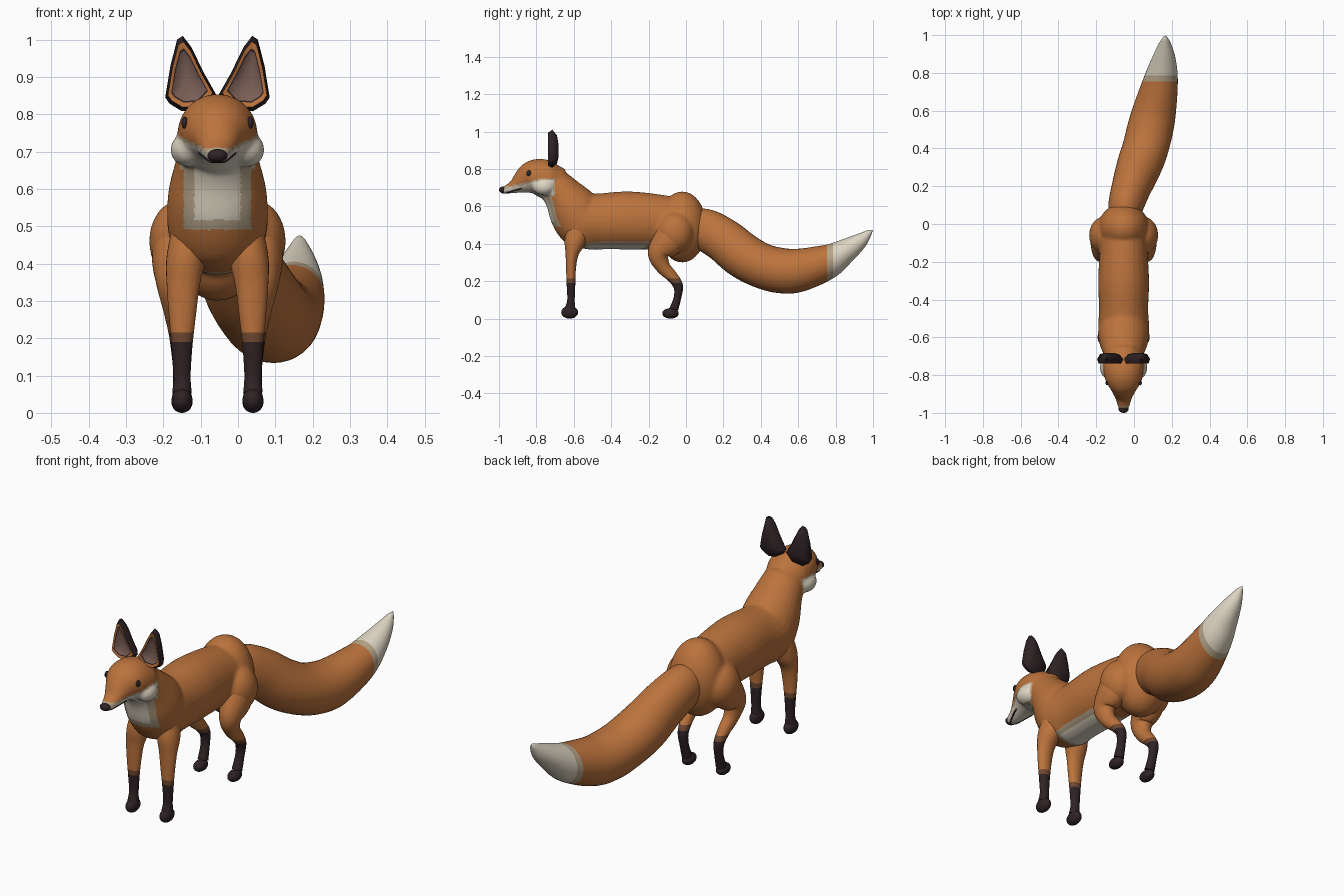
import bpy, bmesh
from math import sin, cos, pi, radians
from mathutils import Vector, Matrix

if "Cube" in bpy.data.objects:
    bpy.data.objects.remove(bpy.data.objects["Cube"], do_unlink=True)

CX = -0.055  # the body's mirror plane; the tail swings off it


def material(name, rgb):
    m = bpy.data.materials.new(name)
    m.use_nodes = True
    m.diffuse_color = (*rgb, 1)
    m.node_tree.nodes["Principled BSDF"].inputs["Base Color"].default_value = (*rgb, 1)
    return m


ORANGE, TAN, CREAM, BROWN, DARK, MAUVE = range(6)
MATS = [material("orange fur", (.50, .17, .045)), material("tan fur", (.47, .37, .25)),
        material("cream fur", (.72, .66, .54)), material("brown fur", (.16, .065, .03)),
        material("dark fur", (.028, .016, .018)), material("inner ear", (.19, .11, .09))]


def finish(name, bm, rule=None, cuts=(), base=ORANGE):
    """Turn a bmesh into a smooth object; cut it at planes, then colour faces by rule."""
    for axis, value in cuts:
        no = Vector([float(i == axis) for i in range(3)])
        bmesh.ops.bisect_plane(bm, geom=bm.verts[:] + bm.edges[:] + bm.faces[:],
                               plane_co=no * value, plane_no=no)
    bmesh.ops.recalc_face_normals(bm, faces=bm.faces)
    bm.normal_update()
    for f in bm.faces:
        if rule:
            f.material_index = rule(f.calc_center_median(), f.normal)
        elif base is not None:
            f.material_index = base
    me = bpy.data.meshes.new(name)
    bm.to_mesh(me)
    bm.free()
    for m in MATS:
        me.materials.append(m)
    me.shade_smooth()
    me.set_sharp_from_angle(angle=radians(50))
    ob = bpy.data.objects.new(name, me)
    bpy.context.collection.objects.link(ob)
    return ob


def spline(a, b, c, d, t):
    return .5 * (2 * b + (c - a) * t + (2 * a - 5 * b + 4 * c - d) * t * t
                 + (3 * b - a - 3 * c + d) * t ** 3)


def loft(bm, sections, steps=6, n=28):
    """Skin elliptical rings (x, y, z, half width, half depth) along a smooth path."""
    s = [sections[0]] + list(sections) + [sections[-1]]
    rows = []
    for i in range(1, len(s) - 2):
        for k in range(steps):
            rows.append([spline(*(s[i + j][q] for j in (-1, 0, 1, 2)), k / steps)
                         for q in range(5)])
    rows.append(list(sections[-1]))
    pts = [Vector(r[:3]) for r in rows]
    rings = []
    for i, r in enumerate(rows):
        t = (pts[min(i + 1, len(pts) - 1)] - pts[max(i - 1, 0)]).normalized()
        side = (Vector((1, 0, 0)) - t * t.x).normalized()
        up = t.cross(side)
        w, h = max(r[3], .002), max(r[4], .002)
        rings.append([bm.verts.new(pts[i] + side * w * cos(2 * pi * k / n)
                                   + up * h * sin(2 * pi * k / n)) for k in range(n)])
    for a, b in zip(rings, rings[1:]):
        for k in range(n):
            bm.faces.new((a[k], a[(k + 1) % n], b[(k + 1) % n], b[k]))
    bm.faces.new(rings[0])
    bm.faces.new(rings[-1])


def ball(bm, loc, radii):
    bmesh.ops.create_uvsphere(bm, u_segments=32, v_segments=18, radius=1,
                              matrix=Matrix.Translation(loc) @ Matrix.Diagonal((*radii, 1)))


def mid(rows, off=0):
    """Put (y, z, half width, half depth) rows on the mirror plane, or beside it."""
    return [(CX + off, *r) for r in rows]


# Body core: torso, neck, head, cheeks, rump and hips blended into one skin
bm = bmesh.new()
loft(bm, mid([(-.02, .51, .12, .13), (-.12, .515, .125, .145), (-.3, .525, .135, .155),
              (-.45, .52, .13, .15), (-.55, .515, .135, .145), (-.62, .5, .12, .12),
              (-.67, .49, .07, .07)]))
loft(bm, mid([(-.49, .41, .09, .06), (-.54, .48, .13, .13), (-.6, .58, .133, .138),
              (-.665, .67, .112, .105), (-.74, .75, .09, .085)]))
loft(bm, mid([(-.65, .73, .07, .07), (-.72, .735, .105, .1), (-.78, .755, .105, .1),
              (-.83, .75, .095, .09), (-.87, .733, .07, .068), (-.92, .705, .045, .036),
              (-.97, .688, .03, .02), (-.99, .686, .018, .012)]))
ball(bm, (CX, -.02, .49), (.135, .13, .19))
for s in (-1, 1):
    ball(bm, (CX + s * .08, -.76, .705), (.046, .06, .046))
    ball(bm, (CX + s * .1, -.06, .46), (.083, .1, .11))
rough = finish("body_rough", bm)
mod = rough.modifiers.new("blend", "REMESH")
mod.mode, mod.voxel_size = "VOXEL", .008
mod = rough.modifiers.new("soften", "SMOOTH")
mod.factor, mod.iterations = .5, 7
graph = bpy.context.evaluated_depsgraph_get()
bm = bmesh.new()
bm.from_mesh(rough.evaluated_get(graph).to_mesh())
bpy.data.objects.remove(rough, do_unlink=True)


def body_rule(c, n):
    dx = abs(c.x - CX)
    brow = min(.75, .70 + .25 * (c.y + .97))
    patches = [(min(brow - c.z, -.70 - c.y, c.z - .652), .010),            # muzzle, cheeks
               (min(.09 - dx, c.z - .49, -.66 - c.y, .71 - c.z), .028),    # bib
               (min(.09 - dx, c.y + .55, -.2 - c.y, .42 - c.z) if n.z < -.3 else -1, .02)]
    colour = ORANGE
    for depth, border in patches:
        if depth > 0:
            colour = max(colour, CREAM if depth > border else TAN)
    return colour


body = finish("body", bm, body_rule)

# Tail with a pale tip
bm = bmesh.new()
loft(bm, [(-.055, .0, .49, .07, .08), (-.045, .09, .48, .092, .11), (-.012, .2, .42, .105, .118),
          (.025, .3, .34, .118, .122), (.06, .4, .285, .122, .12), (.085, .5, .258, .122, .121),
          (.108, .6, .258, .115, .116), (.14, .75, .302, .093, .094), (.156, .85, .36, .07, .066),
          (.163, .93, .415, .042, .042), (.165, .98, .46, .016, .016), (.165, .998, .474, 0, 0)],
     n=36)
finish("tail", bm, lambda c, n: CREAM if c.y > .785 else TAN if c.y > .755 else ORANGE,
       cuts=[(1, .755), (1, .785)])


# Legs with dark stockings
def leg_rule(c, n):
    return DARK if c.z < .19 else BROWN if c.z < .215 else ORANGE


for s, side in ((-1, "right"), (1, "left")):
    bm = bmesh.new()
    loft(bm, [(CX + s * o, *r) for o, *r in (
        (.07, -.57, .5, .05, .06), (.085, -.595, .41, .052, .055), (.092, -.61, .34, .044, .034),
        (.094, -.615, .26, .036, .026), (.095, -.615, .18, .028, .023),
        (.095, -.615, .1, .023, .02), (.095, -.62, .055, .026, .028))])
    ball(bm, (CX + s * .095, -.622, .034), (.028, .045, .034))
    finish("front_leg_" + side, bm, leg_rule, cuts=[(2, .19), (2, .215)])

    bm = bmesh.new()
    loft(bm, [(CX + s * o, *r) for o, *r in (
        (.1, -.04, .5, .06, .07), (.11, -.09, .42, .066, .085), (.115, -.145, .35, .05, .06),
        (.11, -.125, .28, .036, .04), (.104, -.075, .225, .029, .031),
        (.1, -.042, .175, .025, .026), (.097, -.045, .115, .022, .02),
        (.095, -.065, .05, .025, .024))])
    ball(bm, (CX + s * .095, -.083, .028), (.028, .044, .028))
    finish("hind_leg_" + side, bm, leg_rule, cuts=[(2, .19), (2, .215)])

# Ears: nested outlines stepping from the dark back to the mauve hollow
OUTLINE = [(.003, .852), (.036, .91), (.07, .98), (.093, 1.01), (.108, 1.0), (.126, .93),
           (.14, .845), (.128, .828), (.095, .808), (.04, .812)]
RINGS = [(.35, -.682, DARK), (.75, -.69, DARK), (1, -.715, DARK), (.87, -.738, DARK),
         (.72, -.736, ORANGE), (.67, -.732, DARK), (.3, -.722, MAUVE)]
for s, side in ((-1, "right"), (1, "left")):
    bm = bmesh.new()
    loops = [[bm.verts.new((CX + s * (.082 + (x - .082) * k), y, .89 + (z - .89) * k))
              for x, z in OUTLINE] for k, y, _ in RINGS]
    count = len(OUTLINE)
    for (a, b), (_, _, colour) in zip(zip(loops, loops[1:]), RINGS[1:]):
        for i in range(count):
            j = (i + 1) % count
            bm.faces.new((a[i], a[j], b[j], b[i])).material_index = colour
    bm.faces.new(loops[0]).material_index = DARK
    bm.faces.new(loops[-1]).material_index = MAUVE
    finish("ear_" + side, bm, base=None)

# Eyes, nose and mouth line, seated on the face
for s, side in ((-1, "right"), (1, "left")):
    bm = bmesh.new()
    spot = body.data and Vector((CX + s * .09, -.842, .778))
    ball(bm, body.closest_point_on_mesh(spot)[1], (.009, .013, .016))
    finish("eye_" + side, bm, base=DARK)

    bm = bmesh.new()
    path = [(0, -.985, .664), (.02, -.955, .67), (.04, -.92, .677), (.06, -.88, .686)]
    hits = [body.closest_point_on_mesh(Vector((CX + s * x, y, z)))[1] for x, y, z in path]
    loft(bm, [(*p, .0035, .0035) for p in hits], n=8)
    finish("mouth_" + side, bm, base=DARK)

bm = bmesh.new()
ball(bm, (CX, -.978, .689), (.027, .022, .018))
finish("nose", bm, base=DARK)
